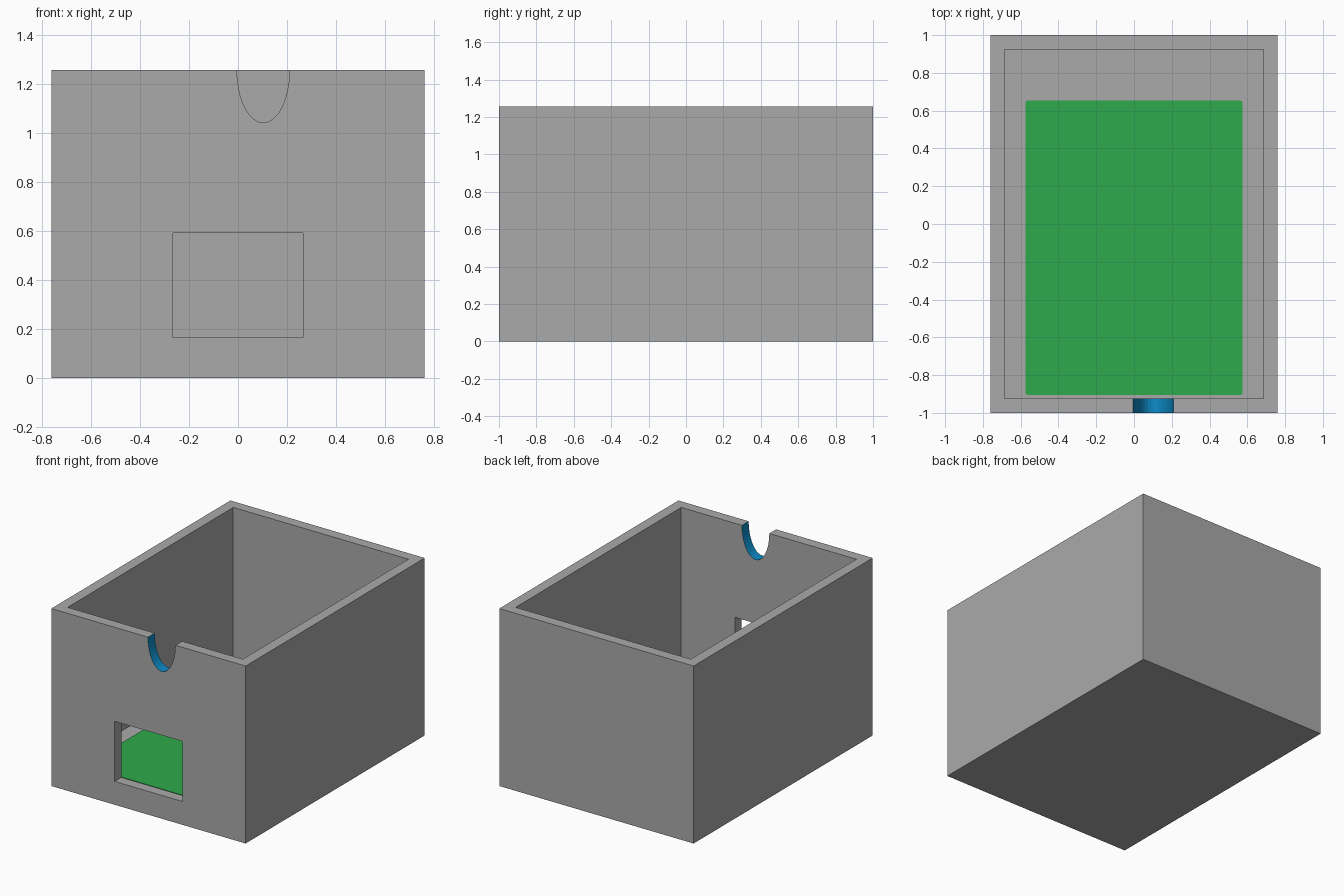
import bpy, bmesh, math
from mathutils import Matrix

if "Cube" in bpy.data.objects:
    bpy.data.objects.remove(bpy.data.objects["Cube"])

W, D, H = 0.76, 1.0, 1.255      # half width, half depth, height
IW, ID = 0.685, 0.925           # inner half width and half depth
FLOOR = 0.15                    # top of the floor


def material(name, color):
    m = bpy.data.materials.new(name)
    m.diffuse_color = (*color, 1)
    m.use_nodes = True
    m.node_tree.nodes["Principled BSDF"].inputs["Base Color"].default_value = m.diffuse_color
    return m


grey = material("grey", (0.40, 0.40, 0.40))
blue = material("blue", (0.004, 0.26, 0.58))
green = material("green", (0.027, 0.40, 0.069))


def make_object(name, bm, *mats):
    bmesh.ops.recalc_face_normals(bm, faces=bm.faces)
    me = bpy.data.meshes.new(name)
    bm.to_mesh(me)
    bm.free()
    for m in mats:
        me.materials.append(m)
    ob = bpy.data.objects.new(name, me)
    bpy.context.collection.objects.link(ob)
    return ob


def box(x0, x1, y0, y1, z0, z1):
    bm = bmesh.new()
    bmesh.ops.create_cube(bm, size=1, matrix=Matrix.Translation(
        ((x0 + x1) / 2, (y0 + y1) / 2, (z0 + z1) / 2))
        @ Matrix.Diagonal((x1 - x0, y1 - y0, z1 - z0, 1)))
    return bm


# Outer block of the open box
shell = make_object("open_box", box(-W, W, -D, D, 0, H), grey, blue)

# Cutters: interior, front window, half-oval notch in the front rim
cavity = make_object("cavity_cutter", box(-IW, IW, -ID, ID, FLOOR, H + 0.2), grey)
window = make_object("window_cutter", box(-0.265, 0.265, -1.1, -0.8, 0.165, 0.59), grey)
NX, NR = 0.103, 0.107
bm = bmesh.new()
bmesh.ops.create_cone(bm, cap_ends=True, segments=48, radius1=1, radius2=1, depth=0.3,
                      matrix=Matrix.Translation((NX, -0.96, H))
                      @ Matrix.Diagonal((NR, 1, NR * 2, 1))
                      @ Matrix.Rotation(math.pi / 2, 4, 'X'))
notch = make_object("notch_cutter", bm, grey)

for cutter in (cavity, window, notch):
    mod = shell.modifiers.new(cutter.name, 'BOOLEAN')
    mod.operation, mod.solver, mod.object = 'DIFFERENCE', 'EXACT', cutter
    cutter.hide_render = True

# Bake the cuts and drop the cutters
bpy.context.view_layer.update()
baked = bpy.data.meshes.new_from_object(
    shell.evaluated_get(bpy.context.evaluated_depsgraph_get()))
shell.modifiers.clear()
shell.data = baked
for cutter in (cavity, window, notch):
    bpy.data.objects.remove(cutter)
baked.materials.clear()
baked.materials.append(grey)
baked.materials.append(blue)

# Blue lining on the curved notch faces
for f in baked.polygons:
    c = f.center
    in_notch = (abs(c.x - NX) < NR + 0.005 and 1.03 < c.z < H - 0.002
                and c.y < -ID and abs(f.normal.y) < 0.1)
    f.material_index = 1 if in_notch else 0

# Green floor mat with slightly rounded corners
bm = box(-0.575, 0.575, -0.905, 0.655, FLOOR, FLOOR + 0.006)
corners = [e for e in bm.edges if abs(e.verts[0].co.z - e.verts[1].co.z) > 0.001]
bmesh.ops.bevel(bm, geom=corners, offset=0.015, segments=4, profile=0.5, affect='EDGES')
make_object("floor_mat", bm, green)
